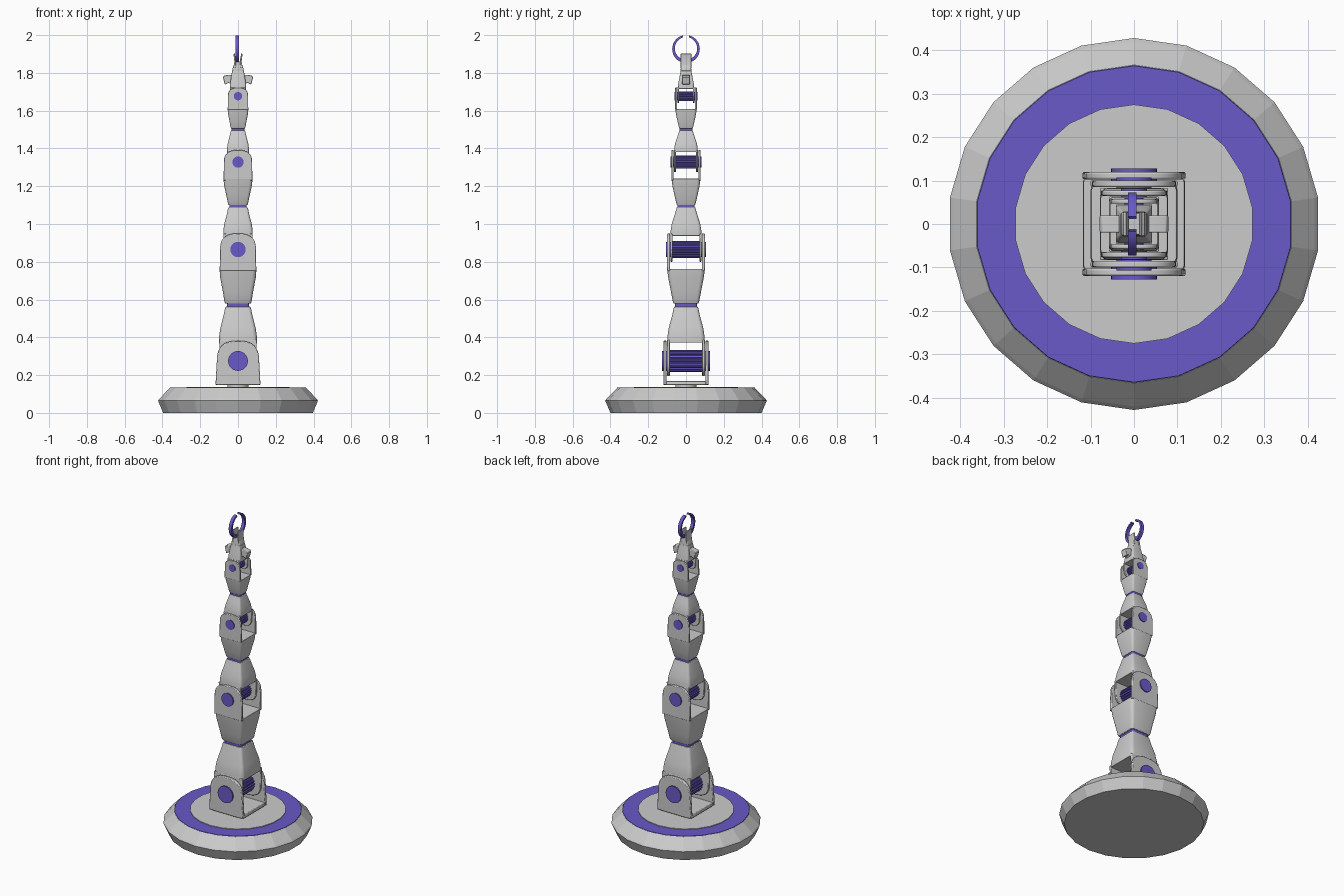
import bpy, bmesh
from math import sin, cos, pi, radians

if "Cube" in bpy.data.objects:
    bpy.data.objects.remove(bpy.data.objects["Cube"])

violet = bpy.data.materials.new("violet")
violet.diffuse_color = (0.14, 0.1, 0.58, 1)
violet.use_nodes = True
violet.node_tree.nodes["Principled BSDF"].inputs["Base Color"].default_value = violet.diffuse_color


def finish(bm, name, mat=None, bevel=0.0, smooth=True):
    bmesh.ops.recalc_face_normals(bm, faces=bm.faces)
    me = bpy.data.meshes.new(name)
    bm.to_mesh(me)
    bm.free()
    ob = bpy.data.objects.new(name, me)
    bpy.context.collection.objects.link(ob)
    if mat:
        me.materials.append(mat)
    if bevel:
        mod = ob.modifiers.new("edge", 'BEVEL')
        mod.width, mod.segments, mod.limit_method = bevel, 2, 'ANGLE'
        mod.angle_limit = radians(50)
    if smooth:
        bpy.ops.object.select_all(action='DESELECT')
        bpy.context.view_layer.objects.active = ob
        ob.select_set(True)
        bpy.ops.object.shade_smooth_by_angle(angle=radians(35))
    return ob


def bridge(name, rings, mat=None, bevel=0.0, smooth=True, caps=True):
    """Skin a list of equal-length point rings, capping both ends."""
    bm = bmesh.new()
    rows = [[bm.verts.new(p) for p in r] for r in rings]
    n = len(rows[0])
    for a, b in zip(rows, rows[1:]):
        for i in range(n):
            j = (i + 1) % n
            bm.faces.new((a[i], a[j], b[j], b[i]))
    if caps:
        bm.faces.new(rows[0])
        bm.faces.new(rows[-1])
    return finish(bm, name, mat, bevel, smooth)


def lathe(name, profile, sides, mat=None, smooth=False, caps=True):
    return bridge(name, [[(r * sin(2 * pi * i / sides), r * cos(2 * pi * i / sides), z)
                          for i in range(sides)] for r, z in profile], mat, 0, smooth, caps)


def rounded_rect(hx, hy, z, k=0.22):
    r = min(hx, hy) * k
    return [(sx * (hx - r) + r * cos(a0 + t * pi / 6), sy * (hy - r) + r * sin(a0 + t * pi / 6), z)
            for sx, sy, a0 in ((1, 1, 0), (-1, 1, pi / 2), (-1, -1, pi), (1, -1, 1.5 * pi))
            for t in range(4)]


def loft(name, sections, mat=None, bevel=0.0):
    return bridge(name, [rounded_rect(hx, hy, z) for z, hx, hy in sections], mat, bevel)


def slab_y(name, outline, y0, y1, mat=None, bevel=0.0):
    return bridge(name, [[(x, y, z) for x, z in outline] for y in (y0, y1)], mat, bevel)


def fork(name, z_flat, hx_flat, axis, hx, z_end, y_in, y_out):
    """Pair of plates with a rounded end around the joint axis."""
    out = [(hx_flat, z_flat)]
    for i in range(17):
        a = pi * i / 16
        c, s = cos(a), sin(a)
        out.append((hx * (abs(c) ** 0.78) * (1 if c >= 0 else -1),
                    axis + (z_end - axis) * abs(s) ** 0.78))
    out.append((-hx_flat, z_flat))
    for side, s in (("front", -1), ("back", 1)):
        slab_y(f"{name}_{side}", out, s * y_in, s * y_out, None, (y_out - y_in) * 0.25)


def joint(name, z, r, y_drum, y_cap):
    """Ribbed motor drum and the round pin caps outside the fork."""
    teeth = [(r * (1.08 if i % 4 < 2 else 0.94) * cos(2 * pi * i / 80),
              z + r * (1.08 if i % 4 < 2 else 0.94) * sin(2 * pi * i / 80)) for i in range(80)]
    bridge(name + "_drum", [[(x, y, q) for x, q in teeth] for y in (-y_drum, y_drum)], violet, 0, False)
    pin = [(r * 0.97 * cos(2 * pi * i / 32), z + r * 0.97 * sin(2 * pi * i / 32)) for i in range(32)]
    slab_y(name + "_pin", pin, -y_cap, y_cap, violet)


# Round base with a coloured ring on top
lathe("base", [(0.40, 0), (0.428, 0.065), (0.42, 0.075), (0.366, 0.131)], 22)
lathe("base_ring", [(0.366, 0.129), (0.364, 0.134), (0.274, 0.134)], 22, violet)
lathe("base_top", [(0.275, 0.13), (0.275, 0.138)], 22)
lathe("turntable", [(0.055, 0.137), (0.055, 0.152)], 32, None, True)

# Shoulder bracket
loft("shoulder_floor", [(0.148, 0.118, 0.12), (0.168, 0.116, 0.12)], None, 0.003)
fork("shoulder_plate", 0.149, 0.119, 0.275, 0.112, 0.382, 0.102, 0.12)

# Joints: axis height, pin radius, drum half length, pin half length
joint("shoulder_joint", 0.275, 0.054, 0.09, 0.128)
joint("elbow_joint", 0.865, 0.042, 0.075, 0.107)
joint("forearm_joint", 1.328, 0.031, 0.06, 0.082)
joint("wrist_joint", 1.677, 0.023, 0.04, 0.06)


def upper_half(name, axis, z_end, z_open, hx, hy, z_top, w, t):
    """Part that hangs inside a fork and narrows upward."""
    h = z_top - z_open
    loft(name + "_body", [(z_open, hx, hy), (z_open + h * 0.18, hx, hy * 0.98),
                          (z_open + h * 0.42, hx * 0.93, hy * 0.91),
                          (z_open + h * 0.75, hx * 0.55 + w * 0.33, hy * 0.5 + w * 0.36),
                          (z_top - h * 0.06, w * 1.05, w), (z_top, w, w * 0.95)], None, 0.002)
    fork(name + "_prong", z_open + h * 0.08, hx, axis, hx * 0.96, z_end, hy - t, hy)


def lower_half(name, axis, z_end, z_open, hx, hy, z_bot, w, t):
    """Part that widens upward and ends in an open fork."""
    h = z_open - z_bot
    loft(name + "_body", [(z_bot, w, w * 0.95), (z_bot + h * 0.06, w * 1.06, w * 1.02),
                          (z_bot + h * 0.35, hx * 0.5 + w * 0.46, hy * 0.5 + w * 0.44),
                          (z_bot + h * 0.75, hx * 0.96, hy * 0.94), (z_open, hx, hy)], None, 0.002)
    fork(name + "_plate", z_open - h * 0.06, hx * 0.99, axis, hx * 0.97, z_end, hy - t, hy)


# Arm links, from the bottom up
upper_half("link_1_lower", 0.275, 0.195, 0.372, 0.1, 0.1, 0.562, 0.066, 0.014)
lower_half("link_1_upper", 0.865, 0.95, 0.762, 0.098, 0.1, 0.578, 0.068, 0.015)
upper_half("link_2_lower", 0.865, 0.80, 0.937, 0.078, 0.083, 1.088, 0.051, 0.012)
lower_half("link_2_upper", 1.328, 1.392, 1.24, 0.077, 0.077, 1.1, 0.05, 0.012)
upper_half("link_3_lower", 1.328, 1.275, 1.38, 0.058, 0.063, 1.495, 0.037, 0.009)
lower_half("link_3_upper", 1.677, 1.722, 1.61, 0.055, 0.057, 1.506, 0.037, 0.01)

# Coloured swivel bands between the halves
for i, (z, w) in enumerate(((0.57, 0.059), (1.094, 0.046), (1.5, 0.034))):
    loft(f"swivel_band_{i + 1}", [(z - 0.01, w, w), (z + 0.01, w, w)], violet)

# Wrist with two side ears
fork("wrist_prong", 1.725, 0.042, 1.677, 0.04, 1.64, 0.036, 0.045)
loft("wrist_body", [(1.715, 0.042, 0.045), (1.74, 0.042, 0.042), (1.775, 0.037, 0.035),
                    (1.812, 0.031, 0.028)], None, 0.002)
for side, s in (("left", -1), ("right", 1)):
    slab_y(f"wrist_ear_{side}", [(s * x, z) for x, z in ((0.03, 1.735), (0.05, 1.748), (0.07, 1.738),
           (0.079, 1.775), (0.075, 1.785), (0.05, 1.79), (0.03, 1.79))], -0.02, 0.02, None, 0.003)

# Gripper mount: small block and two cheeks
loft("gripper_block", [(1.808, 0.03, 0.028), (1.822, 0.03, 0.028), (1.845, 0.02, 0.026),
                       (1.86, 0.015, 0.024)], None, 0.002)
for side, s in (("left", -1), ("right", 1)):
    slab_y(f"gripper_cheek_{side}", [(s * x, z) for x, z in ((0.012, 1.83), (0.026, 1.822),
           (0.019, 1.86), (0.024, 1.9), (0.017, 1.903), (0.011, 1.87))], -0.028, 0.028, None, 0.002)

# Two curved claw fingers
for side, s in (("front", -1), ("back", 1)):
    rings = []
    for i in range(15):
        a, w = radians(-78 + 154 * i / 14), 0.009 - 0.004 * i / 14
        shift = -0.004
        rings.append([(x + shift, s * (0.066 + d) * cos(a), 1.928 + (0.067 + d) * sin(a))
                      for x, d in ((-0.01, -w), (0.01, -w), (0.01, w), (-0.01, w))])
    bridge(f"claw_{side}", rings, violet)
